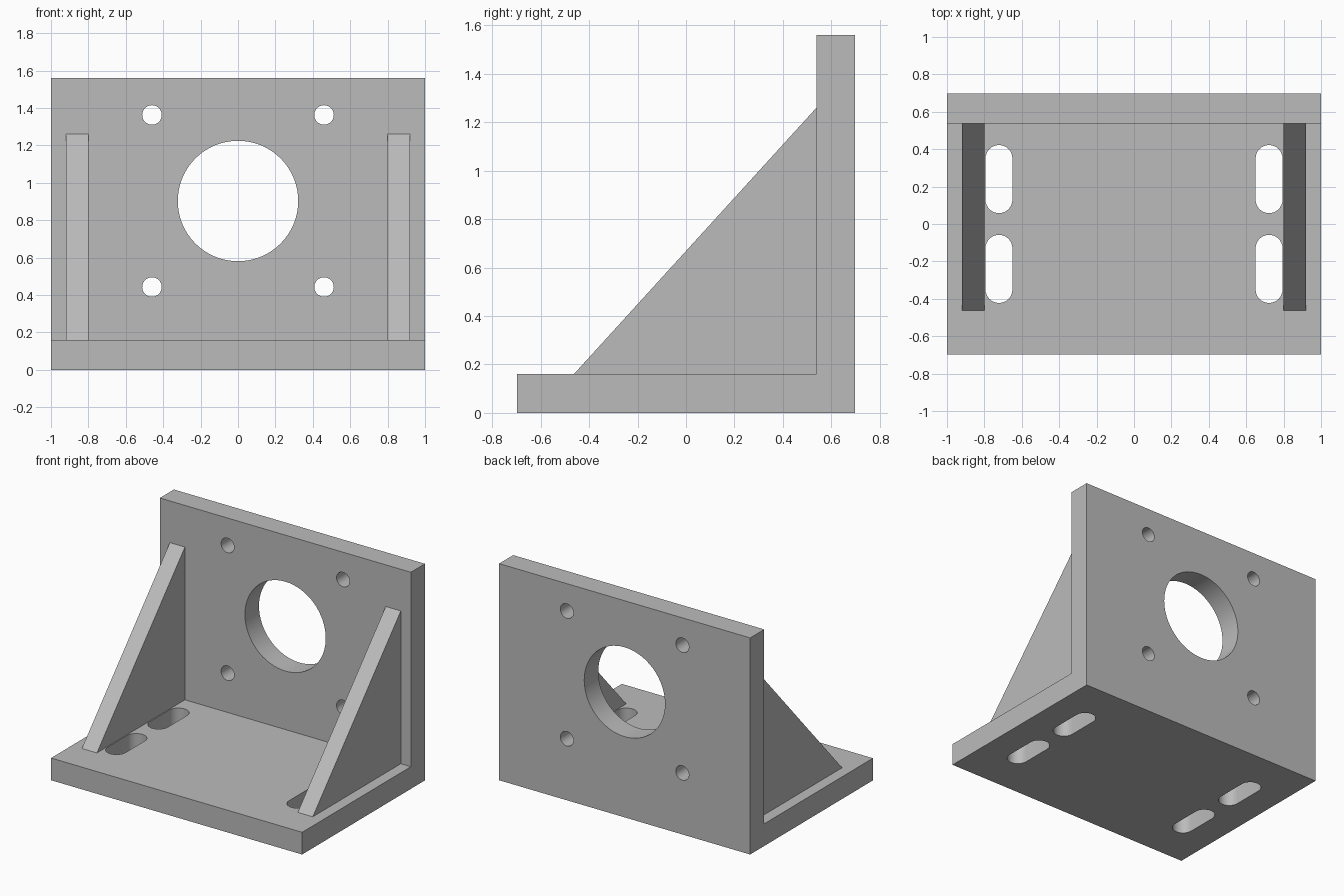
import bpy, bmesh
from math import cos, sin, pi, radians
from mathutils import Vector

cube = bpy.data.objects.get("Cube")
if cube:
    bpy.data.objects.remove(cube, do_unlink=True)

WIDTH, DEPTH, HEIGHT, THICK = 2.0, 1.397, 1.56, 0.16
BACK = DEPTH / 2
INNER = BACK - THICK

metal = bpy.data.materials.new("plain_grey")
metal.use_nodes = True
grey = (0.5, 0.5, 0.5, 1)
metal.diffuse_color = grey
metal.node_tree.nodes["Principled BSDF"].inputs["Base Color"].default_value = grey


def prism(bm, points, direction):
    """Extrude a closed outline of 3D points along a direction."""
    face = bm.faces.new([bm.verts.new(p) for p in points])
    grown = bmesh.ops.extrude_face_region(bm, geom=[face])["geom"]
    verts = [v for v in grown if isinstance(v, bmesh.types.BMVert)]
    bmesh.ops.translate(bm, verts=verts, vec=Vector(direction))


def make_object(name, bm):
    bmesh.ops.recalc_face_normals(bm, faces=bm.faces)
    mesh = bpy.data.meshes.new(name)
    bm.to_mesh(mesh)
    bm.free()
    mesh.materials.append(metal)
    obj = bpy.data.objects.new(name, mesh)
    bpy.context.collection.objects.link(obj)
    return obj


def stadium(radius, straight=0.0, steps=32):
    """Circle outline, stretched along its second axis into a slot."""
    out = []
    for side in (0, 1):
        shift = straight / 2 * (1 - 2 * side)
        count = steps + 1 if straight else steps
        for i in range(count):
            a = pi * (side + i / steps)
            out.append((radius * cos(a), radius * sin(a) + shift))
    return out


# L-shaped body: base plate and upright plate in one piece
bm = bmesh.new()
profile = [(-BACK, 0), (BACK, 0), (BACK, HEIGHT),
           (INNER, HEIGHT), (INNER, THICK), (-BACK, THICK)]
prism(bm, [(-WIDTH / 2, y, z) for y, z in profile], (WIDTH, 0, 0))
bracket = make_object("angle_bracket", bm)

# Cutters: centre bore, four bolt holes, four mounting slots
bm = bmesh.new()
bore_z, bolt = 0.903, 0.46
holes = [(0, bore_z, 0.322)]
holes += [(sx * bolt, bore_z + sz * bolt, 0.052) for sx in (-1, 1) for sz in (-1, 1)]
for cx, cz, r in holes:
    prism(bm, [(cx + x, INNER - 0.1, cz + z) for x, z in stadium(r)], (0, THICK + 0.2, 0))
for sx in (-1, 1):
    for sy in (-1, 1):
        outline = stadium(0.072, 0.22, 16)
        prism(bm, [(sx * 0.722 + x, sy * 0.24 + y, -0.1) for x, y in outline],
              (0, 0, THICK + 0.2))
cutter = make_object("hole_cutter", bm)
cutter.hide_render = True

# Cut the holes and keep the finished mesh
cut = bracket.modifiers.new("holes", "BOOLEAN")
cut.operation, cut.solver, cut.object = "DIFFERENCE", "EXACT", cutter
bpy.context.view_layer.update()
graph = bpy.context.evaluated_depsgraph_get()
finished = bpy.data.meshes.new_from_object(bracket.evaluated_get(graph))
bracket.modifiers.clear()
bracket.data = finished
bpy.data.objects.remove(cutter, do_unlink=True)

# Triangular side gussets
for name, x in (("left_gusset", 0.80), ("right_gusset", -0.92)):
    bm = bmesh.new()
    triangle = [(-0.463, THICK), (INNER, THICK), (INNER, 1.26)]
    prism(bm, [(x, y, z) for y, z in triangle], (0.12, 0, 0))
    make_object(name, bm)

# Smooth hole walls, sharp edges elsewhere
bpy.ops.object.select_all(action="DESELECT")
bracket.select_set(True)
bpy.context.view_layer.objects.active = bracket
bpy.ops.object.shade_smooth_by_angle(angle=radians(30))
